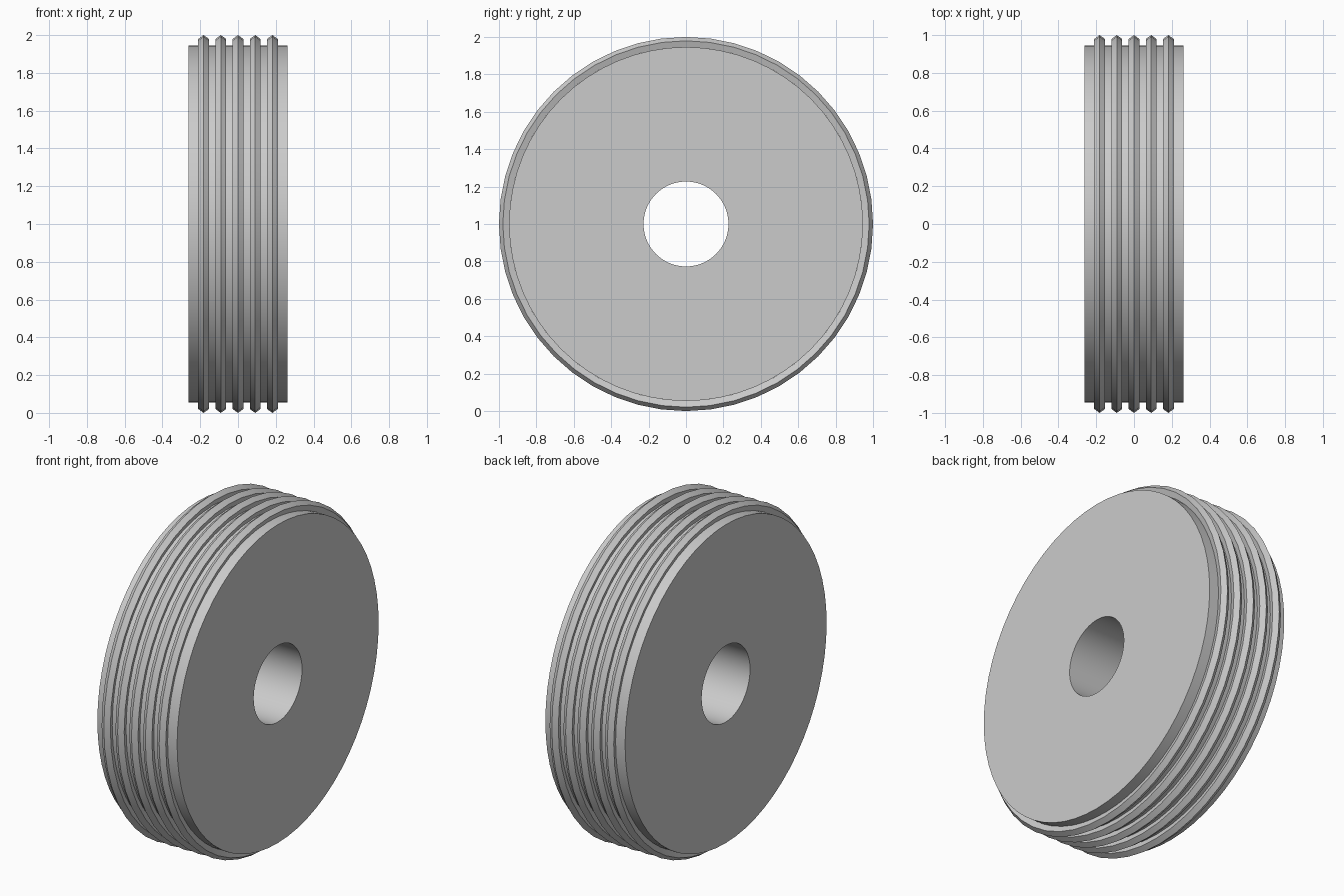
import bpy, bmesh
from math import sin, cos, pi, radians

if "Cube" in bpy.data.objects:
    bpy.data.objects.remove(bpy.data.objects["Cube"])

CENTRE_Z = 1.0


def lathe(name, profile, segments):
    """Spin a closed (x, radius) profile around the x axis."""
    bm = bmesh.new()
    rings = []
    for i in range(segments):
        a = 2 * pi * i / segments
        rings.append([bm.verts.new((x, r * sin(a), r * cos(a))) for x, r in profile])
    n = len(profile)
    for i in range(segments):
        p, q = rings[i], rings[(i + 1) % segments]
        for j in range(n):
            k = (j + 1) % n
            bm.faces.new((p[j], p[k], q[k], q[j]))
    bmesh.ops.recalc_face_normals(bm, faces=bm.faces)
    mesh = bpy.data.meshes.new(name)
    bm.to_mesh(mesh)
    bm.free()
    obj = bpy.data.objects.new(name, mesh)
    bpy.context.collection.objects.link(obj)
    obj.location.z = CENTRE_Z
    bpy.ops.object.select_all(action='DESELECT')
    obj.select_set(True)
    bpy.context.view_layer.objects.active = obj
    bpy.ops.object.shade_smooth_by_angle(angle=radians(30))
    return obj


# Wheel disc with a round axle hole
HALF, OUTER, HOLE = 0.262, 0.946, 0.227
lathe("wheel_disc", [(-HALF, HOLE), (-HALF, OUTER), (HALF, OUTER), (HALF, HOLE)], 64)

# Five tread ridges with a pentagonal cross-section
MAJOR, MINOR = 0.97, 0.03
for i in range(5):
    x0 = (i - 2) * 0.091
    pentagon = [(x0 + MINOR * sin(2 * pi * k / 5), MAJOR + MINOR * cos(2 * pi * k / 5))
                for k in range(5)]
    lathe(f"tread_ridge_{i + 1}", pentagon, 48)
